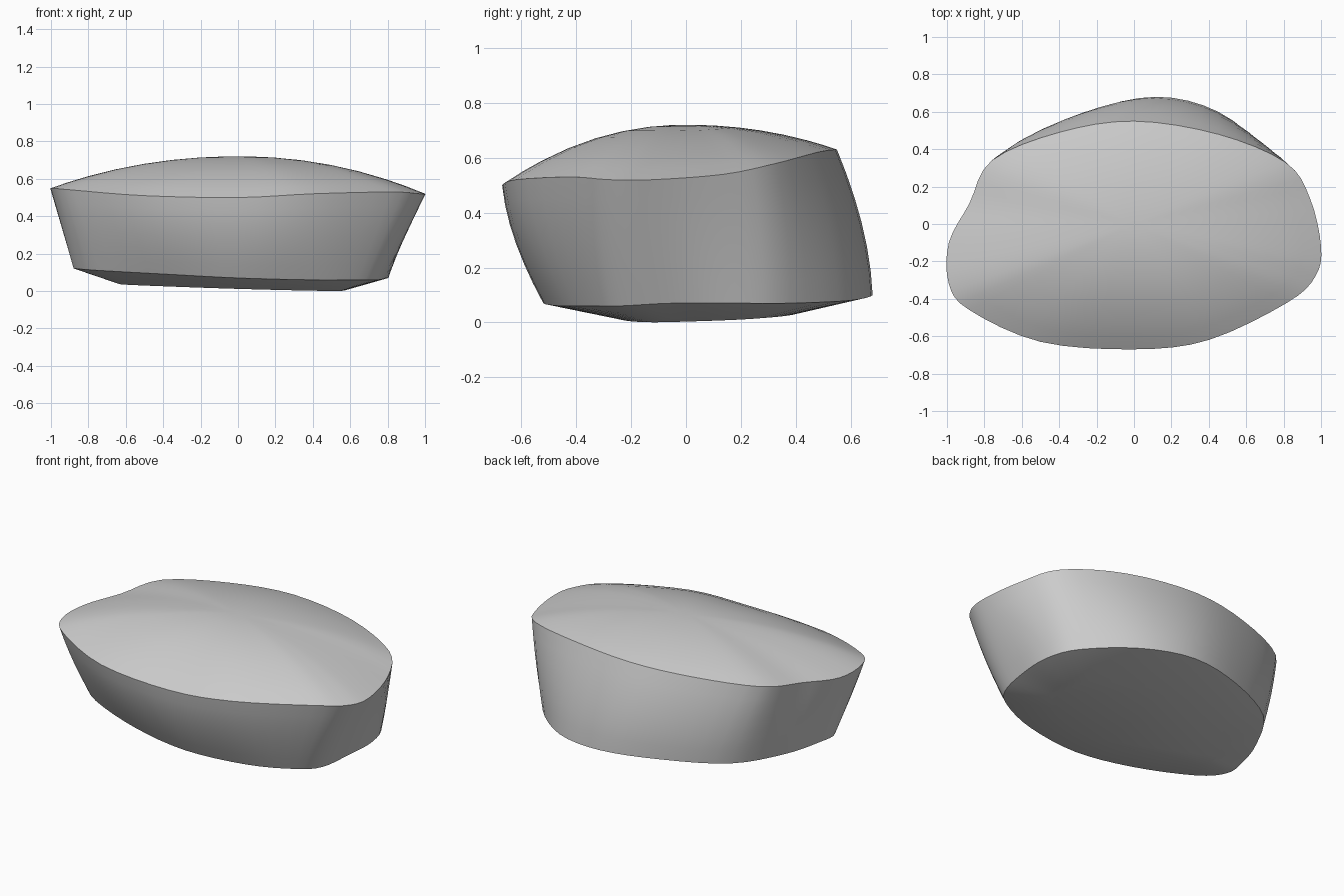
import bpy
import bmesh
from mathutils import Vector

if "Cube" in bpy.data.objects:
    bpy.data.objects.remove(bpy.data.objects["Cube"], do_unlink=True)

# Rim control points in hundredths, anticlockwise from the front
TOP_RIM = [(0, -67, 50), (40, -62, 52), (82, -42, 53), (97, -28, 52),
           (100, -12, 52), (94, 14, 54), (81, 33, 58), (45, 48, 62),
           (0, 55, 63), (-40, 49, 62), (-76, 34, 60), (-88, 11, 57),
           (-99, -10, 55), (-99, -32, 55), (-88, -46, 54), (-50, -63, 51)]
BASE_RIM = [(0, -52, 7), (38, -46, 6), (64, -35, 6), (75, -24, 6),
            (79, -5, 7), (80, 18, 7), (72, 38, 7), (45, 60, 8),
            (12, 68, 10), (-25, 60, 11), (-60, 42, 11), (-78, 14, 11),
            (-86, -8, 12), (-87, -22, 12), (-74, -34, 11), (-38, -47, 9)]
STEPS = 4
APEX = Vector((0, 0, 0.72))
BASE_MIDDLE = Vector((0, 0.08, 0))


def closed_spline(points):
    """Smooth closed curve through the control points."""
    pts = [Vector(p) / 100 for p in points]
    count = len(pts)
    curve = []
    for i in range(count):
        a, b, c, d = (pts[(i + k) % count] for k in (-1, 0, 1, 2))
        for step in range(STEPS):
            t = step / STEPS
            curve.append(b + (c - a) * (t / 2)
                         + (a * 2 - b * 5 + c * 4 - d) * (t * t / 2)
                         + (b * 3 - a - c * 3 + d) * (t ** 3 / 2))
    return curve


def wall_point(low, high, t):
    """Point on the wall, bowed out towards front and back."""
    p = low.lerp(high, t)
    p.y *= 1 + 0.16 * t * (1 - t)
    return p


def dome_point(rim, t):
    """Point on the domed top, t = 0 at the middle, 1 at the rim."""
    p = APEX.lerp(rim, t)
    p.z = APEX.z + (rim.z - APEX.z) * t ** 2.1
    return p


def base_point(rim, sx, sy):
    """Point on the tilted flat of the underside."""
    p = BASE_MIDDLE + Vector((rim.x * sx, (rim.y - BASE_MIDDLE.y) * sy, 0))
    p.z = max(0, 0.02 - 0.03 * p.x + 0.035 * p.y)
    return p


top = closed_spline(TOP_RIM)
base = closed_spline(BASE_RIM)

# Rings from the underside, up the wall and over the dome
rings = [[base_point(p, 0.72, 0.53) for p in base]]
rings += [[wall_point(a, b, k / 6) for a, b in zip(base, top)]
          for k in range(7)]
rings += [[dome_point(p, t) for p in top]
          for t in (0.9, 0.8, 0.65, 0.5, 0.35, 0.2, 0.08)]

bm = bmesh.new()
loops = [[bm.verts.new(p) for p in ring] for ring in rings]
size = len(top)
for lower, upper in zip(loops, loops[1:]):
    for i in range(size):
        j = (i + 1) % size
        bm.faces.new((lower[i], lower[j], upper[j], upper[i]))

# Close the top and the underside
bm.faces.new(loops[-1])
bm.faces.new(list(reversed(loops[0])))
bmesh.ops.recalc_face_normals(bm, faces=bm.faces[:])

mesh = bpy.data.meshes.new("stone")
bm.to_mesh(mesh)
bm.free()
stone = bpy.data.objects.new("stone", mesh)
bpy.context.collection.objects.link(stone)

# Plain grey
grey = bpy.data.materials.new("stone_grey")
grey.use_nodes = True
colour = (0.6, 0.6, 0.6, 1)
grey.diffuse_color = colour
grey.node_tree.nodes["Principled BSDF"].inputs["Base Color"].default_value = colour
mesh.materials.append(grey)

# Smooth surfaces with crisp rims
bpy.ops.object.select_all(action="DESELECT")
stone.select_set(True)
bpy.context.view_layer.objects.active = stone
bpy.ops.object.shade_smooth_by_angle(angle=0.5)
